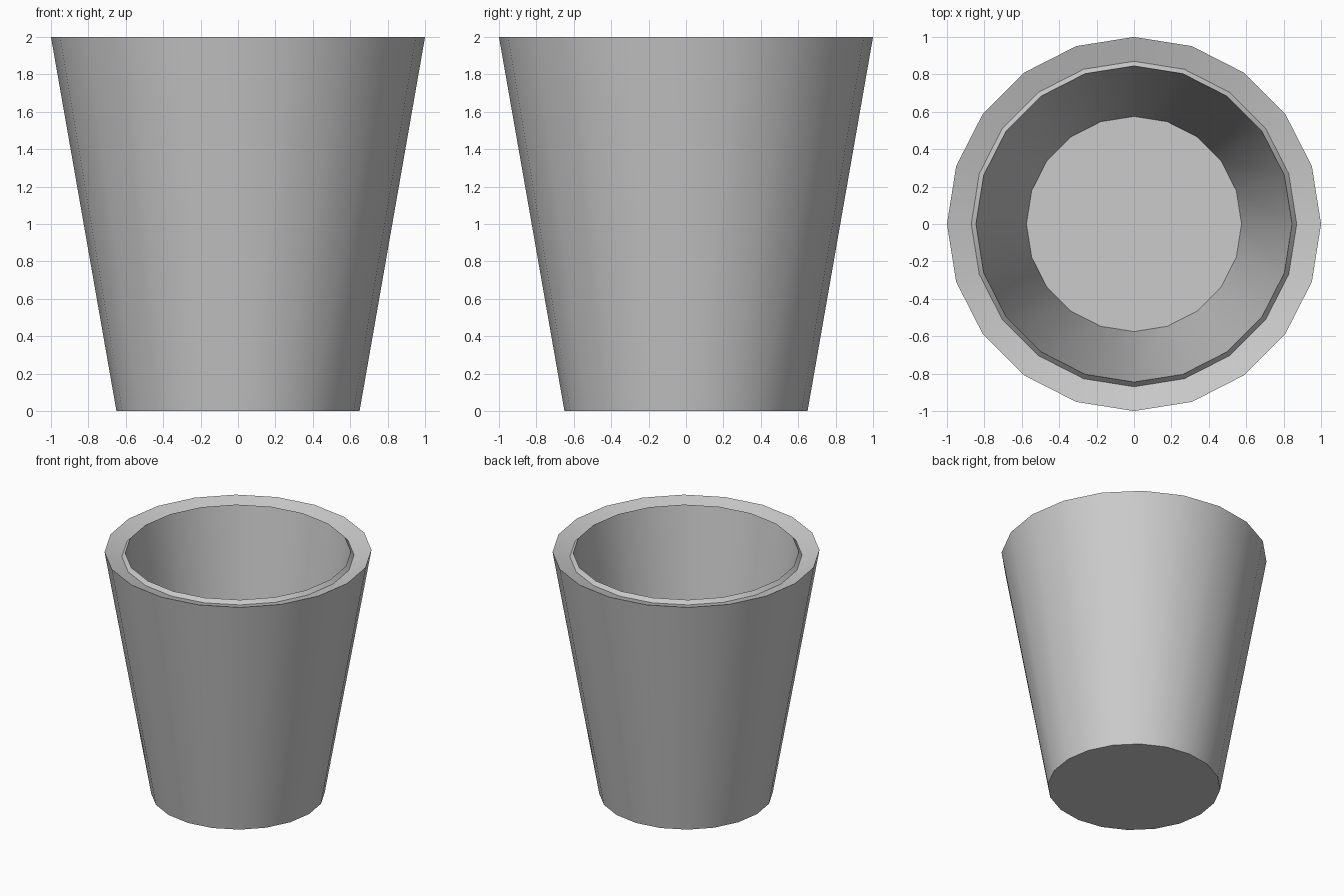
import bpy, bmesh, math

if "Cube" in bpy.data.objects:
    bpy.data.objects.remove(bpy.data.objects["Cube"])

SIDES = 20
# Profile (radius, height): base, outer rim, shallow rim groove, inner lip, inner floor
PROFILE = [(0.65, 0.0), (1.0, 2.0), (0.87, 1.96), (0.845, 1.99), (0.575, 0.15)]


def ring(bm, radius, z):
    return [bm.verts.new((radius * math.cos(2 * math.pi * i / SIDES),
                          radius * math.sin(2 * math.pi * i / SIDES), z))
            for i in range(SIDES)]


# Tapered cup, lofted ring by ring
bm = bmesh.new()
rings = [ring(bm, r, z) for r, z in PROFILE]
for low, high in zip(rings, rings[1:]):
    for i in range(SIDES):
        j = (i + 1) % SIDES
        bm.faces.new((low[i], low[j], high[j], high[i]))

# Underside and inner floor
bm.faces.new(rings[0][::-1])
bm.faces.new(rings[-1])
bmesh.ops.recalc_face_normals(bm, faces=bm.faces[:])

mesh = bpy.data.meshes.new("tapered_cup")
bm.to_mesh(mesh)
bm.free()
cup = bpy.data.objects.new("tapered_cup", mesh)
bpy.context.collection.objects.link(cup)

# Smooth walls with crisp rim and floor edges
bpy.context.view_layer.objects.active = cup
cup.select_set(True)
bpy.ops.object.shade_smooth_by_angle(angle=math.radians(60))
